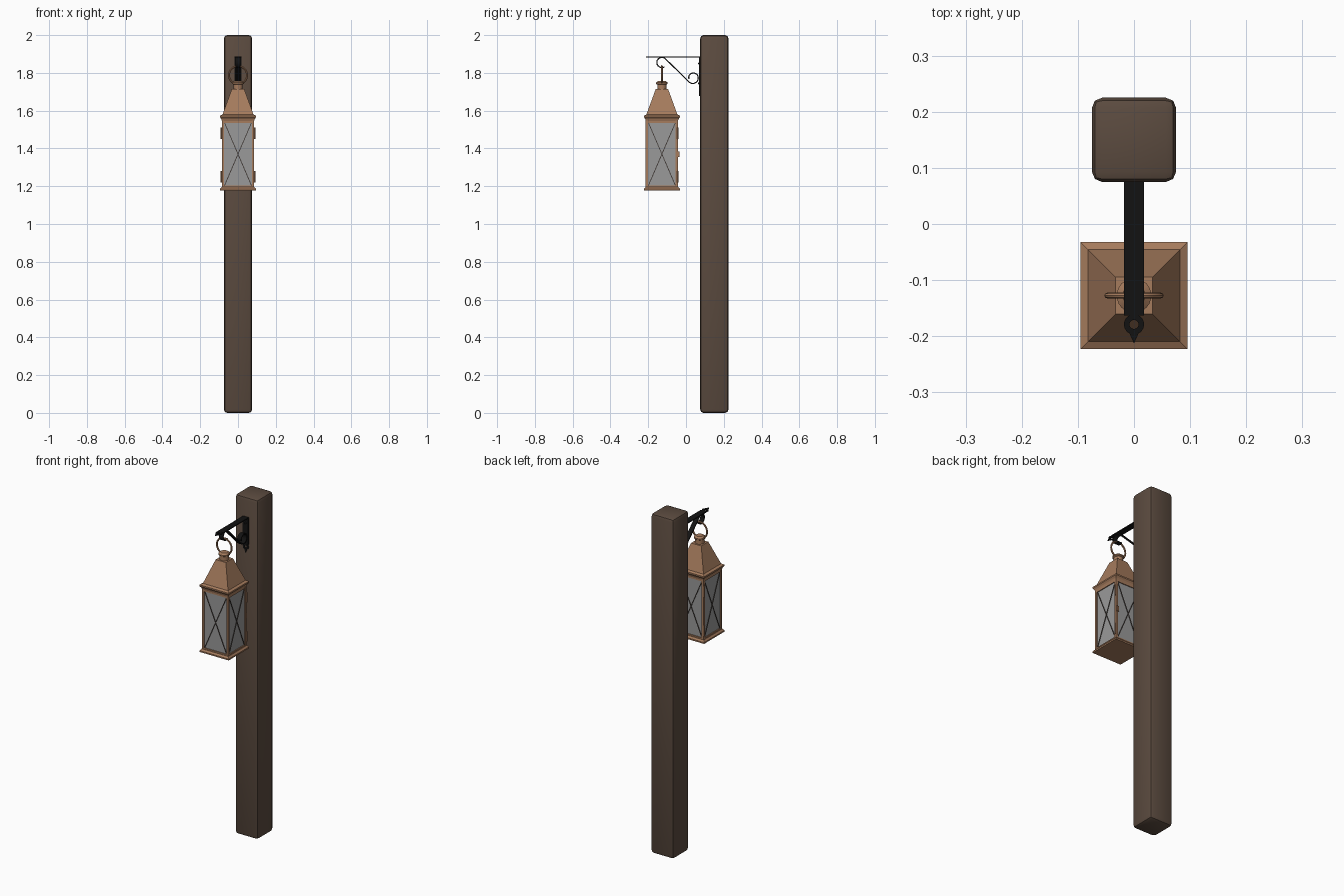
import bpy, bmesh, math
from mathutils import Vector, Matrix

if "Cube" in bpy.data.objects:
    bpy.data.objects.remove(bpy.data.objects["Cube"])

CY = -0.1275  # lantern centre in y


def mat(name, c):
    m = bpy.data.materials.new(name)
    m.diffuse_color = (*c, 1)
    m.use_nodes = True
    m.node_tree.nodes["Principled BSDF"].inputs["Base Color"].default_value = m.diffuse_color
    return m


WOOD = mat("dark_wood", (0.105, 0.07, 0.05))
COPPER = mat("copper", (0.38, 0.2, 0.11))
IRON = mat("black_iron", (0.006, 0.006, 0.006))
WIRE = mat("dark_wire", (0.05, 0.04, 0.035))
GLASS = mat("grey_glass", (0.32, 0.32, 0.32))


def finish(name, bm, m, smooth=False):
    bmesh.ops.recalc_face_normals(bm, faces=bm.faces)
    me = bpy.data.meshes.new(name)
    bm.to_mesh(me)
    bm.free()
    me.materials.append(m)
    ob = bpy.data.objects.new(name, me)
    bpy.context.collection.objects.link(ob)
    if smooth:
        bpy.context.view_layer.objects.active = ob
        ob.select_set(True)
        bpy.ops.object.shade_smooth_by_angle(angle=math.radians(35))
        ob.select_set(False)
    return ob


def add_box(bm, c, s, rot=Matrix()):
    bmesh.ops.create_cube(bm, size=1, matrix=Matrix.Translation(c) @ rot @ Matrix.Diagonal((*s, 1)))


def add_loft(bm, profile, sides, cx=0, cy=CY, square=False):
    # stacked rings of (radius, z), capped at both ends
    rings = []
    k = math.sqrt(2) if square else 1
    for r, z in profile:
        rings.append([bm.verts.new((cx + r * k * math.cos(math.tau * (i + .5) / sides),
                                    cy + r * k * math.sin(math.tau * (i + .5) / sides), z))
                      for i in range(sides)])
    for a, b in zip(rings, rings[1:]):
        for i in range(sides):
            j = (i + 1) % sides
            bm.faces.new((a[i], a[j], b[j], b[i]))
    bm.faces.new(rings[0][::-1])
    bm.faces.new(rings[-1])


def add_ring(bm, major, section, n, mtx):
    # sweep a closed (radial, axial) section around the local z axis
    rows = []
    for i in range(n):
        a = math.tau * i / n
        rows.append([bm.verts.new(mtx @ Vector(((major + u) * math.cos(a), (major + u) * math.sin(a), w)))
                     for u, w in section])
    m = len(section)
    for i in range(n):
        a, b = rows[i], rows[(i + 1) % n]
        for j in range(m):
            k = (j + 1) % m
            bm.faces.new((a[j], b[j], b[k], a[k]))


# wooden post
bm = bmesh.new()
add_box(bm, (0, 0.15, 1), (0.15, 0.15, 2))
bmesh.ops.bevel(bm, geom=bm.edges[:], offset=0.018, segments=2, profile=0.5, affect='EDGES')
finish("post", bm, WOOD, True)

# lantern base and roof
bm = bmesh.new()
add_loft(bm, [(0.095, 1.178), (0.095, 1.186), (0.087, 1.196)], 4, square=True)
finish("lantern_base", bm, COPPER)
bm = bmesh.new()
add_loft(bm, [(0.084, 1.542), (0.088, 1.555), (0.095, 1.565), (0.095, 1.573), (0.082, 1.58),
              (0.033, 1.714)], 4, square=True)
finish("lantern_roof", bm, COPPER)

# neck with cap
bm = bmesh.new()
add_loft(bm, [(0.025, 1.71), (0.025, 1.738), (0.031, 1.742), (0.031, 1.749), (0.02, 1.757)], 20)
finish("roof_neck", bm, COPPER, True)

# hanging ring
bm = bmesh.new()
tube = [(0.005 * math.cos(math.tau * i / 8), 0.005 * math.sin(math.tau * i / 8)) for i in range(8)]
add_ring(bm, 0.048, tube, 32, Matrix.Translation((0, CY, 1.788)) @ Matrix.Rotation(math.pi / 2, 4, 'X'))
finish("hanging_ring", bm, COPPER, True)

# frame, panes and crossed wires repeated on four sides
frame, pane, wire = bmesh.new(), bmesh.new(), bmesh.new()
ZM, H = 1.37, 0.35
for sx in (-1, 1):
    for sy in (-1, 1):
        add_box(frame, (sx * 0.0795, CY + sy * 0.0795, ZM), (0.013, 0.013, H + 0.01))
for k in range(4):
    R = Matrix.Translation((0, CY, ZM)) @ Matrix.Rotation(k * math.pi / 2, 4, 'Z')
    for z in (-H / 2 + 0.004, H / 2 - 0.004):
        add_box(frame, R @ Vector((0, -0.08, z)), (0.15, 0.01, 0.01), R.to_3x3().to_4x4())
    add_box(pane, R @ Vector((0, -0.078, 0)), (0.15, 0.004, H), R.to_3x3().to_4x4())
    a = math.atan2(H - 0.01, 0.146)
    for s in (-1, 1):
        add_box(wire, R @ Vector((0, -0.081, 0)), (math.hypot(0.146, H - 0.01), 0.004, 0.004),
                R.to_3x3().to_4x4() @ Matrix.Rotation(s * a, 4, 'Y'))
finish("lantern_frame", frame, COPPER)
finish("glass_panes", pane, GLASS)
finish("crossed_wires", wire, WIRE)

# door hinges and latch at the rear
bm = bmesh.new()
for sx in (-1, 1):
    for z in (1.25, 1.48):
        add_loft(bm, [(0.004, z - 0.03), (0.004, z + 0.03)], 8, sx * 0.088, CY + 0.083)
finish("hinges", bm, COPPER, True)
bm = bmesh.new()
add_box(bm, (0.078, CY + 0.088, 1.37), (0.012, 0.008, 0.03))
finish("door_latch", bm, COPPER)


# flat iron strap ending in an eyelet and spike (local: runs along -y, flat in xy)
def strap(name, mtx, length):
    bm = bmesh.new()
    t, e = 0.006, length - 0.034
    add_box(bm, (0, -(e - 0.016) / 2, 0), (0.036, e - 0.016, t))
    add_ring(bm, 0.013, [(-0.005, -t / 2), (0.005, -t / 2), (0.005, t / 2), (-0.005, t / 2)], 20,
             Matrix.Translation((0, -e, 0)))
    pts = [(-0.009, -e - 0.014), (0.009, -e - 0.014), (0, -length)]
    lo = [bm.verts.new((x, y, -t / 2)) for x, y in pts]
    hi = [bm.verts.new((x, y, t / 2)) for x, y in pts]
    bm.faces.new(lo)
    bm.faces.new(hi)
    for i in range(3):
        j = (i + 1) % 3
        bm.faces.new((lo[i], lo[j], hi[j], hi[i]))
    bm.transform(mtx)
    finish(name, bm, IRON)


strap("bracket_arm", Matrix.Translation((0, 0.073, 1.884)), 0.286)
strap("wall_plate", Matrix.Translation((0, 0.0725, 1.886)) @ Matrix.Rotation(math.pi / 2, 4, 'X'), 0.209)

# plate screws
bm = bmesh.new()
for z in (1.85, 1.745):
    bmesh.ops.create_uvsphere(bm, u_segments=10, v_segments=6, radius=0.006,
                              matrix=Matrix.Translation((0, 0.07, z)))
finish("plate_screws", bm, IRON, True)

# s-scroll strip under the arm
path = []
for i in range(17):
    a = math.radians(-60 - 255 * i / 16)
    path.append((CY + 0.027 * math.cos(a), 1.855 + 0.027 * math.sin(a)))
for i in range(21):
    a = math.radians(225 + 330 * i / 20)
    r = 0.029 - 0.008 * max(0, i - 10) / 10
    path.append((0.036 + r * math.cos(a), 1.773 + r * math.sin(a)))
bm = bmesh.new()
rows = []
for i, p in enumerate(path):
    q0, q1 = path[max(i - 1, 0)], path[min(i + 1, len(path) - 1)]
    d = Vector((q1[0] - q0[0], q1[1] - q0[1])).normalized() * 0.003
    rows.append([bm.verts.new((x, p[0] - s * d.y, p[1] + s * d.x))
                 for x, s in ((-0.013, -1), (0.013, -1), (0.013, 1), (-0.013, 1))])
for a, b in zip(rows, rows[1:]):
    for j in range(4):
        k = (j + 1) % 4
        bm.faces.new((a[j], b[j], b[k], a[k]))
bm.faces.new(rows[0])
bm.faces.new(rows[-1])
finish("bracket_scroll", bm, IRON, True)
